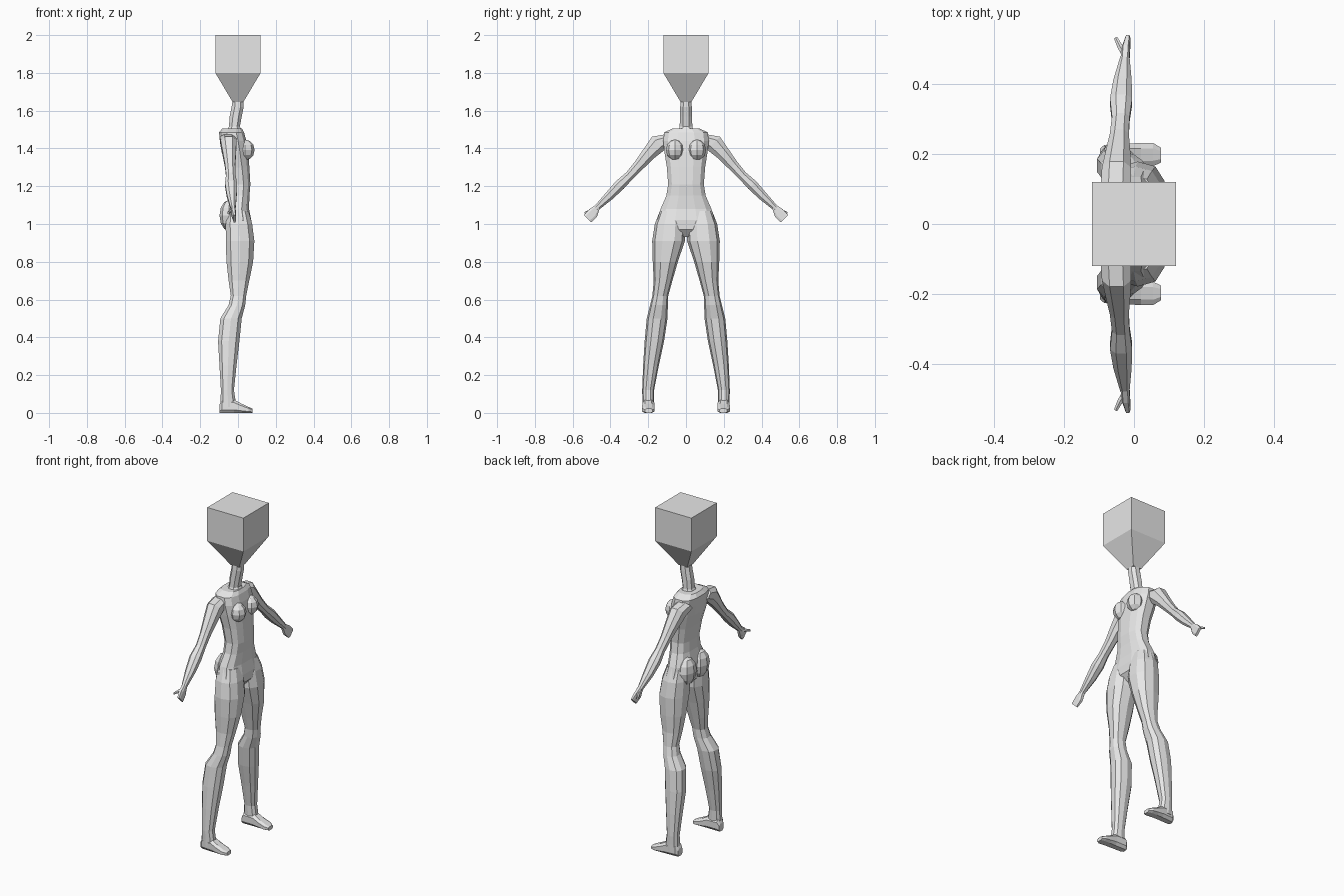
import bpy
import bmesh
import math
from mathutils import Vector

grey = bpy.data.materials.new("plain_grey")
grey.diffuse_color = (0.8, 0.8, 0.8, 1)


def finish(name, bm, mirror=False):
    bmesh.ops.recalc_face_normals(bm, faces=bm.faces[:])
    me = bpy.data.meshes.new(name)
    bm.to_mesh(me)
    bm.free()
    me.materials.append(grey)
    ob = bpy.data.objects.new(name, me)
    bpy.context.collection.objects.link(ob)
    if mirror:
        m = ob.modifiers.new("mirror", 'MIRROR')
        m.use_axis = (False, True, False)
        m.use_clip = False
    return ob


def ring(c, u, v, n, power=0.85):
    """Rounded cross-section around c with half axes u and v."""
    pts = []
    for i in range(n):
        a = 2 * math.pi * (i + 0.5) / n
        ca, sa = math.cos(a), math.sin(a)
        pts.append(Vector(c)
                   + Vector(u) * math.copysign(abs(ca) ** power, ca)
                   + Vector(v) * math.copysign(abs(sa) ** power, sa))
    return pts


def loft(name, rings, mirror=False):
    bm = bmesh.new()
    rows = [[bm.verts.new(p) for p in r] for r in rings]
    n = len(rows[0])
    for a, b in zip(rows, rows[1:]):
        for i in range(n):
            j = (i + 1) % n
            bm.faces.new((a[i], a[j], b[j], b[i]))
    bm.faces.new(rows[0])
    bm.faces.new(rows[-1])
    return finish(name, bm, mirror)


def upright(name, sections, n, mirror=False, power=0.85):
    """Sections: height, back x, front x, inner y, outer y."""
    rings = [ring(((b + f) / 2, (i + o) / 2, z), ((f - b) / 2, 0, 0),
                  (0, (o - i) / 2, 0), n, power) for z, b, f, i, o in sections]
    return loft(name, rings, mirror)


def square(z, r, x=0.0):
    return [Vector((x + sx * r, sy * r, z))
            for sx, sy in ((1, 1), (-1, 1), (-1, -1), (1, -1))]


# Block head with tapered underside
loft("head", [square(1.645, 0.028), square(1.80, 0.12), square(2.0, 0.12)])

# Neck
upright("neck", [(1.48, -0.07, 0.035, -0.05, 0.05),
                 (1.515, -0.05, 0.012, -0.036, 0.036),
                 (1.57, -0.046, 0.022, -0.034, 0.034),
                 (1.62, -0.036, 0.032, -0.033, 0.033),
                 (1.66, -0.03, 0.03, -0.03, 0.03)], 8)

# Torso, from shoulders to crotch
torso = [(1.505, -0.085, 0.022, 0.075), (1.485, -0.102, 0.034, 0.118),
         (1.44, -0.098, 0.046, 0.124), (1.38, -0.088, 0.056, 0.117),
         (1.30, -0.066, 0.062, 0.104), (1.21, -0.050, 0.067, 0.097),
         (1.15, -0.052, 0.062, 0.107), (1.08, -0.068, 0.060, 0.138),
         (1.02, -0.068, 0.072, 0.156), (0.97, -0.055, 0.070, 0.09),
         (0.93, -0.02, 0.035, 0.025)]
upright("torso", [(z, b, f, -w, w) for z, b, f, w in torso], 12, power=0.75)

# Legs
upright("leg", [(1.07, -0.060, 0.058, 0.015, 0.138),
                (1.00, -0.068, 0.078, 0.006, 0.165),
                (0.91, -0.068, 0.090, 0.006, 0.179),
                (0.80, -0.064, 0.083, 0.043, 0.176),
                (0.70, -0.052, 0.062, 0.072, 0.171),
                (0.62, -0.040, 0.045, 0.094, 0.178),
                (0.57, -0.052, 0.040, 0.096, 0.190),
                (0.50, -0.096, 0.022, 0.098, 0.208),
                (0.38, -0.108, 0.010, 0.116, 0.219),
                (0.25, -0.100, -0.006, 0.144, 0.227),
                (0.12, -0.092, -0.020, 0.169, 0.232),
                (0.07, -0.094, -0.012, 0.170, 0.231),
                (0.03, -0.094, -0.010, 0.170, 0.231)], 10, True)

# Feet, heel to toe
foot = [(-0.098, 0.195, 0.022, 0.045), (-0.085, 0.197, 0.031, 0.072),
        (-0.02, 0.199, 0.033, 0.070), (0.02, 0.199, 0.035, 0.048),
        (0.055, 0.199, 0.035, 0.032), (0.078, 0.197, 0.022, 0.022)]
loft("foot", [ring((x, y, h / 2), (0, w, 0), (0, 0, h / 2 * 1.06), 8, 0.7)
              for x, y, w, h in foot], True)

# Arms: x, y, z, half depth, half thickness, sloping outwards
down = Vector((0, 0.70, -0.71))
across = Vector((0, 0.71, 0.70))
arm = [(-0.053, 0.085, 1.450, 0.046, 0.038), (-0.050, 0.145, 1.428, 0.045, 0.052),
       (-0.046, 0.195, 1.375, 0.038, 0.040), (-0.042, 0.250, 1.310, 0.029, 0.031),
       (-0.038, 0.300, 1.255, 0.027, 0.026), (-0.037, 0.350, 1.207, 0.034, 0.031),
       (-0.033, 0.405, 1.150, 0.028, 0.026), (-0.026, 0.475, 1.083, 0.014, 0.016)]
loft("arm", [ring((x, y, z), (d, 0, 0), across * t, 8)
             for x, y, z, d, t in arm], True)

# Flat mitten hands and thumbs
hand = [(-0.026, 0.468, 1.09, 0.013, 0.016), (-0.024, 0.492, 1.058, 0.013, 0.030),
        (-0.018, 0.522, 1.028, 0.008, 0.029)]
loft("hand", [ring((x, y, z), (d, 0, 0), across * t, 8, 0.6)
              for x, y, z, d, t in hand], True)
thumb = [(-0.027, 0.485, 1.075, 0.010), (-0.042, 0.512, 1.066, 0.009),
         (-0.053, 0.534, 1.060, 0.006)]
loft("thumb", [ring((x, y, z), (r * 0.8, r * 0.5, 0), (0, 0, r), 6)
               for x, y, z, r in thumb], True)


# Rounded faceted masses on chest and seat
def bulge(name, centre, size):
    bm = bmesh.new()
    bmesh.ops.create_uvsphere(bm, u_segments=8, v_segments=6, radius=1)
    for v in bm.verts:
        v.co = Vector((v.co.x * size[0], v.co.y * size[1], v.co.z * size[2])) + Vector(centre)
    return finish(name, bm, True)


bulge("chest", (0.038, 0.058, 1.392), (0.050, 0.048, 0.055))
bulge("seat", (-0.048, 0.062, 1.045), (0.050, 0.064, 0.082))
